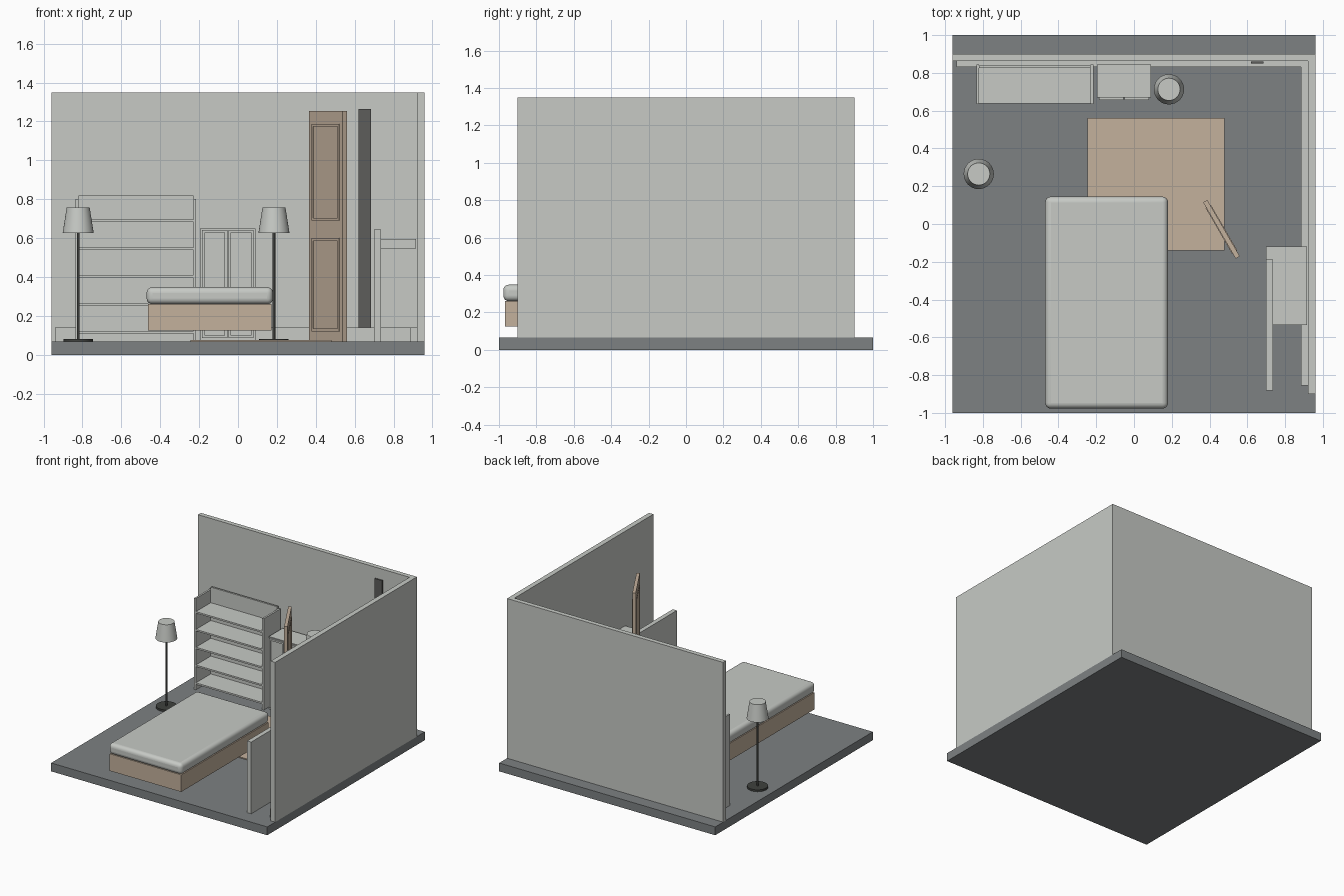
import bpy, bmesh, math
from mathutils import Matrix, Vector

cube = bpy.data.objects.get("Cube")
if cube:
    bpy.data.objects.remove(cube, do_unlink=True)


def material(name, r, g, b):
    m = bpy.data.materials.new(name)
    m.use_nodes = True
    m.diffuse_color = (r, g, b, 1)
    m.node_tree.nodes["Principled BSDF"].inputs["Base Color"].default_value = (r, g, b, 1)
    return m


LIGHT = material("pale grey", 0.57, 0.59, 0.56)
FLOOR = material("slate grey", 0.205, 0.22, 0.225)
TAN = material("light wood", 0.55, 0.44, 0.335)
DARK = material("charcoal", 0.05, 0.053, 0.048)
GLASS = material("dark mirror", 0.11, 0.11, 0.105)


def finish(name, bm, mat):
    me = bpy.data.meshes.new(name)
    bm.to_mesh(me)
    bm.free()
    me.materials.append(mat)
    ob = bpy.data.objects.new(name, me)
    bpy.context.collection.objects.link(ob)
    return ob


def add_box(bm, x, y, z):
    """Add a box spanning the given (low, high) ranges."""
    size = Matrix.Diagonal((x[1] - x[0], y[1] - y[0], z[1] - z[0], 1))
    centre = Vector((sum(x) / 2, sum(y) / 2, sum(z) / 2))
    bmesh.ops.create_cube(bm, size=1, matrix=Matrix.Translation(centre) @ size)


def box(name, mat, x, y, z):
    bm = bmesh.new()
    add_box(bm, x, y, z)
    return finish(name, bm, mat)


def add_frame(bm, x, y, z, w):
    """Add a rectangular frame of bar width w in the xz plane."""
    add_box(bm, (x[0], x[0] + w), y, z)
    add_box(bm, (x[1] - w, x[1]), y, z)
    for z0 in (z[0], z[1] - w):
        add_box(bm, (x[0] + w, x[1] - w), y, (z0, z0 + w))


def smooth(ob):
    bpy.ops.object.select_all(action='DESELECT')
    ob.select_set(True)
    bpy.context.view_layer.objects.active = ob
    bpy.ops.object.shade_smooth_by_angle(angle=math.radians(40))


G = 0.067  # floor level

# Room shell
box("floor", FLOOR, (-0.96, 0.96), (-1, 1), (0, G))
box("back_wall", LIGHT, (-0.96, 0.92), (0.863, 0.9), (G, 1.35))
box("side_wall", LIGHT, (0.92, 0.96), (-0.9, 0.9), (G, 1.35))
box("back_skirting", LIGHT, (-0.94, 0.92), (0.832, 0.863), (G, 0.14))
box("side_skirting", LIGHT, (0.885, 0.92), (-0.855, 0.832), (G, 0.14))
box("wall_mirror", GLASS, (0.62, 0.685), (0.849, 0.859), (0.14, 1.265))
box("rug", TAN, (-0.245, 0.48), (-0.14, 0.56), (G, 0.075))

# Bed
box("bed_base", TAN, (-0.462, 0.173), (-0.968, 0.138), (0.125, 0.262))
mattress = box("mattress", LIGHT, (-0.47, 0.18), (-0.977, 0.145), (0.26, 0.348))
bevel = mattress.modifiers.new("soft_edges", 'BEVEL')
bevel.width = 0.03
bevel.segments = 5
smooth(mattress)

# Bookshelf
bm = bmesh.new()
for x in (-0.835, -0.23):
    add_box(bm, (x, x + 0.015), (0.635, 0.845), (G, 0.8))
add_box(bm, (-0.82, -0.23), (0.825, 0.84), (G, 0.82))
for i in range(5):
    z = 0.11 + i * 0.143
    add_box(bm, (-0.82, -0.23), (0.637, 0.825), (z, z + 0.013))
finish("bookshelf", bm, LIGHT)

# Cabinet with two framed doors
box("cabinet_body", LIGHT, (-0.195, 0.09), (0.67, 0.845), (G, 0.65))
for side, x in (("right", -0.185), ("left", -0.05)):
    bm = bmesh.new()
    xs = (x, x + 0.13)
    add_frame(bm, xs, (0.656, 0.67), (0.085, 0.642), 0.014)
    add_box(bm, xs, (0.665, 0.67), (0.085, 0.642))
    finish("cabinet_door_" + side, bm, LIGHT)

# Floor lamps
def cone(name, mat, x, y, z, r1, r2):
    bm = bmesh.new()
    bmesh.ops.create_cone(bm, cap_ends=True, segments=32, radius1=r1, radius2=r2,
                          depth=z[1] - z[0],
                          matrix=Matrix.Translation((x, y, sum(z) / 2)))
    smooth(finish(name, bm, mat))


for side, x, y in (("right", -0.822, 0.265), ("left", 0.185, 0.713)):
    cone("lamp_base_" + side, DARK, x, y, (G, 0.082), 0.076, 0.076)
    cone("lamp_pole_" + side, DARK, x, y, (0.08, 0.64), 0.007, 0.007)
    cone("lamp_shade_" + side, LIGHT, x, y, (0.625, 0.758), 0.08, 0.059)

# Free-standing door, turned about its middle, moulded on both faces
bm = bmesh.new()
add_box(bm, (-0.172, 0.172), (-0.0125, 0.0125), (G, 1.253))
for y in (-0.0165, 0.0125):
    for z in ((0.12, 0.6), (0.69, 1.187)):
        add_frame(bm, (-0.14, 0.14), (y, y + 0.004), z, 0.014)
door = finish("door", bm, TAN)
door.location = (0.463, -0.028, 0)
door.rotation_euler.z = math.radians(-60)

# Desk top and its side partition
box("desk_top", LIGHT, (0.7, 0.915), (-0.535, -0.118), (0.547, 0.595))
box("desk_partition", LIGHT, (0.699, 0.735), (-0.882, -0.187), (G, 0.643))
